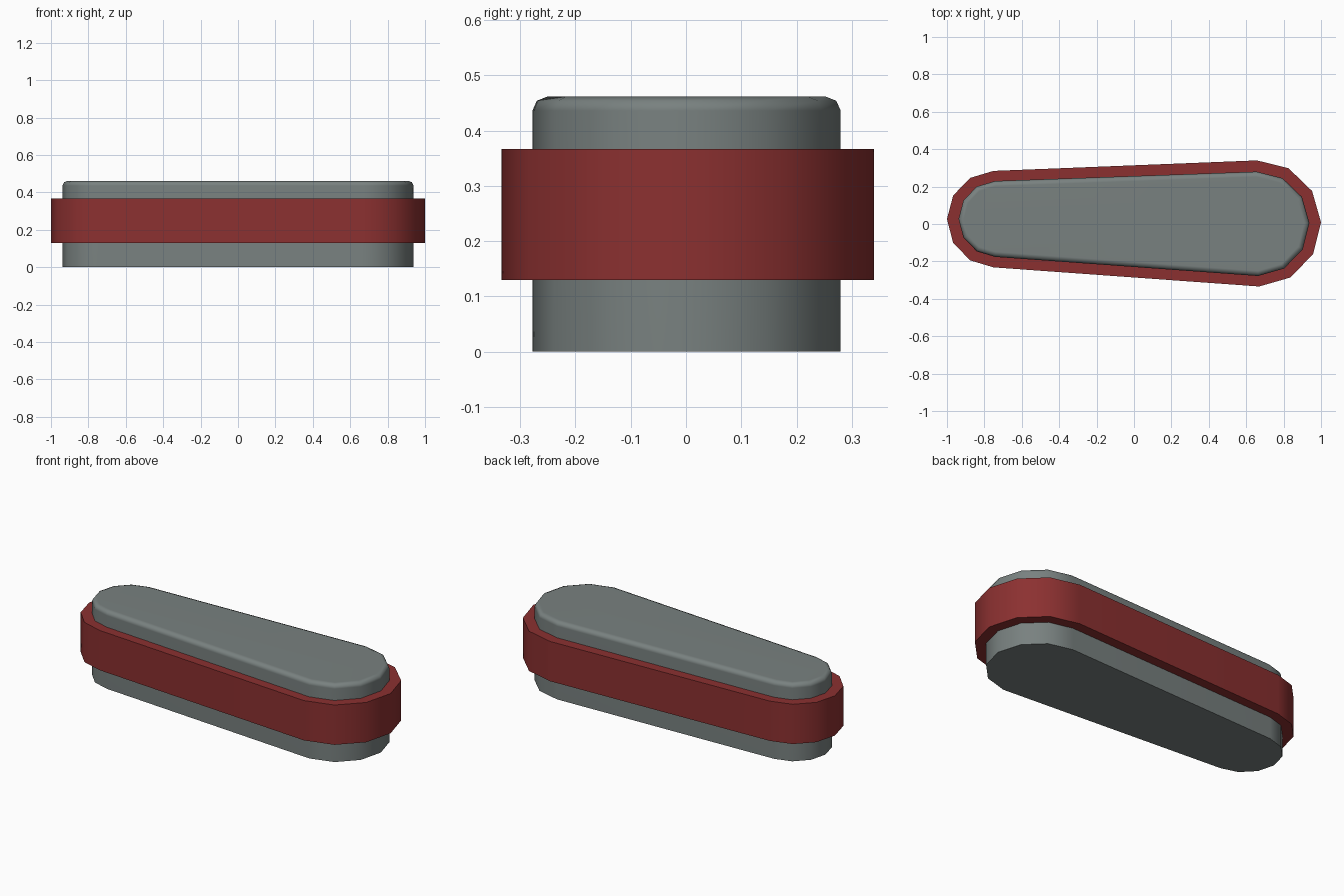
import bpy, bmesh, math

if "Cube" in bpy.data.objects:
    bpy.data.objects.remove(bpy.data.objects["Cube"])


def material(name, rgb):
    m = bpy.data.materials.new(name)
    m.diffuse_color = (*rgb, 1)
    m.use_nodes = True
    m.node_tree.nodes["Principled BSDF"].inputs["Base Color"].default_value = m.diffuse_color
    return m


def outline(right, left, inset=0.0):
    """Tapered capsule outline: two faceted end arcs, each (centre x, centre y, radius)."""
    pts = []
    for (cx, cy, r), start, step in ((right, -89, 30), (left, 92, 29.33)):
        for i in range(7):
            a = math.radians(start + step * i)
            pts.append((cx + (r - inset) * math.cos(a), cy + (r - inset) * math.sin(a)))
    return pts


def loft(name, sections, mat, closed_ring=False):
    """Join outlines (points, z) in order; cap the ends or close into a ring."""
    bm = bmesh.new()
    rings = [[bm.verts.new((x, y, z)) for x, y in pts] for pts, z in sections]
    pairs = list(zip(rings, rings[1:]))
    if closed_ring:
        pairs.append((rings[-1], rings[0]))
    else:
        bm.faces.new(rings[0][::-1])
        bm.faces.new(rings[-1])
    for a, b in pairs:
        n = len(a)
        for i in range(n):
            j = (i + 1) % n
            bm.faces.new((a[i], a[j], b[j], b[i]))
    bmesh.ops.recalc_face_normals(bm, faces=bm.faces)
    me = bpy.data.meshes.new(name)
    bm.to_mesh(me)
    bm.free()
    me.materials.append(mat)
    ob = bpy.data.objects.new(name, me)
    bpy.context.collection.objects.link(ob)
    bpy.ops.object.select_all(action='DESELECT')
    ob.select_set(True)
    bpy.context.view_layer.objects.active = ob
    bpy.ops.object.shade_smooth_by_angle(angle=math.radians(50))
    wn = ob.modifiers.new("weighted_normals", 'WEIGHTED_NORMAL')
    wn.keep_sharp = True
    return ob


grey = material("grey", (0.19, 0.22, 0.215))
red = material("dark red", (0.26, 0.03, 0.03))

# Grey core with a rounded top rim
core_r, core_l = (0.659, 0.001, 0.279), (-0.735, 0.027, 0.203)
profile = [(0, 0), (0, 0.436), (0.008, 0.454), (0.028, 0.462)]
loft("core_body", [(outline(core_r, core_l, d), z) for d, z in profile], grey)

# Red band wrapped around the core
outer = outline((0.663, 0.003, 0.337), (-0.742, 0.026, 0.258))
inner = outline(core_r, core_l, 0.005)
loft("outer_band", [(inner, 0.13), (outer, 0.13), (outer, 0.367), (inner, 0.367)], red, True)
